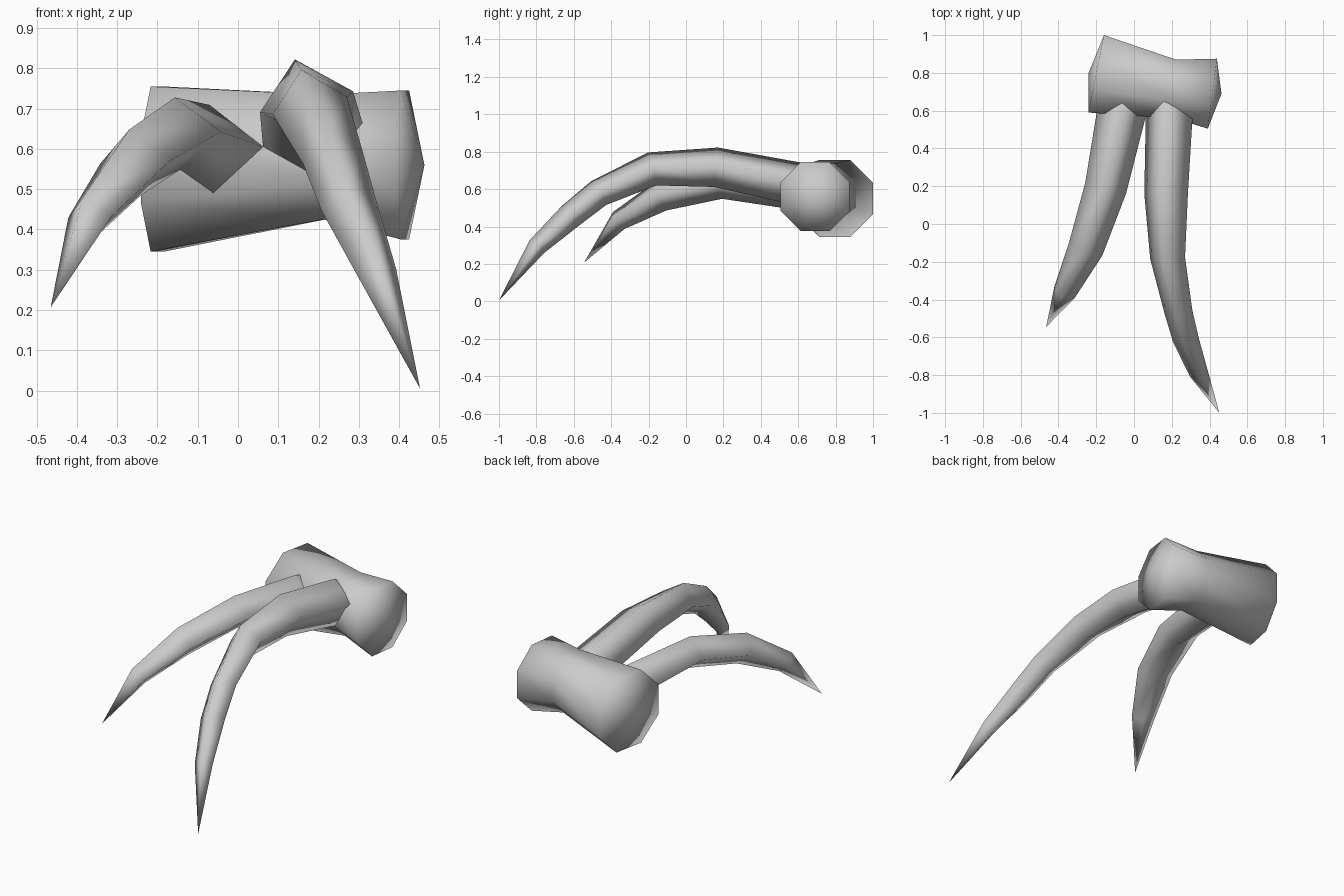
import bpy, bmesh, math
from mathutils import Vector

cube = bpy.data.objects.get("Cube")
if cube:
    bpy.data.objects.remove(cube)

grey = bpy.data.materials.new("plain grey")
grey.use_nodes = True
tone = (0.6, 0.6, 0.6, 1)
grey.diffuse_color = tone
grey.node_tree.nodes["Principled BSDF"].inputs["Base Color"].default_value = tone


def loft(name, rings, start, end):
    """Skin a list of point rings and close both ends with a fan to a point."""
    bm = bmesh.new()
    loops = [[bm.verts.new(p) for p in ring] for ring in rings]
    n = len(loops[0])
    for a, b in zip(loops, loops[1:]):
        for i in range(n):
            j = (i + 1) % n
            bm.faces.new((a[i], a[j], b[j], b[i]))
    for loop, point in ((loops[0], start), (loops[-1], end)):
        tip = bm.verts.new(point)
        for i in range(n):
            bm.faces.new((loop[i], loop[(i + 1) % n], tip))
    bmesh.ops.recalc_face_normals(bm, faces=bm.faces)
    mesh = bpy.data.meshes.new(name)
    bm.to_mesh(mesh)
    bm.free()
    mesh.materials.append(grey)
    mesh.shade_smooth()
    obj = bpy.data.objects.new(name, mesh)
    bpy.context.collection.objects.link(obj)


def octagon(x, y, z, half, lean):
    """Flat-topped eight-sided ring across x; lean shifts x along y."""
    r = half / math.cos(math.pi / 8)
    pts = []
    for i in range(8):
        a = math.pi / 8 + i * math.pi / 4
        dy = r * math.cos(a)
        pts.append((x + lean * dy, y + dy, z + r * math.sin(a)))
    return pts


def tusk(name, path, tip, roll):
    """Four-sided tapering horn along (x, y, z, width, height) stations."""
    centres = [Vector(p[:3]) for p in path] + [Vector(tip)]
    rings = []
    for i, (_, _, _, w, h) in enumerate(path):
        t = (centres[i + 1] - centres[max(i - 1, 0)]).normalized()
        side = Vector((0, 0, 1)).cross(t).normalized()
        up = t.cross(side)
        if up.z < 0:
            up = -up
        ring = []
        for k in range(4):
            a = k * math.pi / 2 + roll
            ring.append(centres[i] + side * math.cos(a) * w + up * math.sin(a) * h)
        rings.append(ring)
    loft(name, rings, centres[0], tip)


# Waisted cross body with shallow domed ends
loft("body",
     [octagon(-0.20, 0.795, 0.55, 0.205, 0.2),
      octagon(0.215, 0.715, 0.58, 0.155, 0.05),
      octagon(0.415, 0.69, 0.56, 0.185, 0.13)],
     (-0.24, 0.80, 0.55), (0.463, 0.69, 0.56))

# Long horn on the model's left
tusk("left_horn",
     [(0.187, 0.72, 0.60, 0.11, 0.10),
      (0.187, 0.59, 0.63, 0.128, 0.118),
      (0.17, 0.16, 0.717, 0.119, 0.109),
      (0.178, -0.18, 0.708, 0.095, 0.093),
      (0.235, -0.465, 0.58, 0.076, 0.076),
      (0.275, -0.615, 0.46, 0.07, 0.07),
      (0.345, -0.797, 0.293, 0.05, 0.052)],
     (0.452, -1.0, 0.005), math.radians(14))

# Short horn on the model's right
tusk("right_horn",
     [(-0.04, 0.72, 0.58, 0.11, 0.10),
      (-0.066, 0.59, 0.60, 0.13, 0.11),
      (-0.15, 0.19, 0.638, 0.112, 0.09),
      (-0.255, -0.13, 0.567, 0.095, 0.086),
      (-0.367, -0.36, 0.432, 0.062, 0.058)],
     (-0.465, -0.545, 0.207), math.radians(3))
